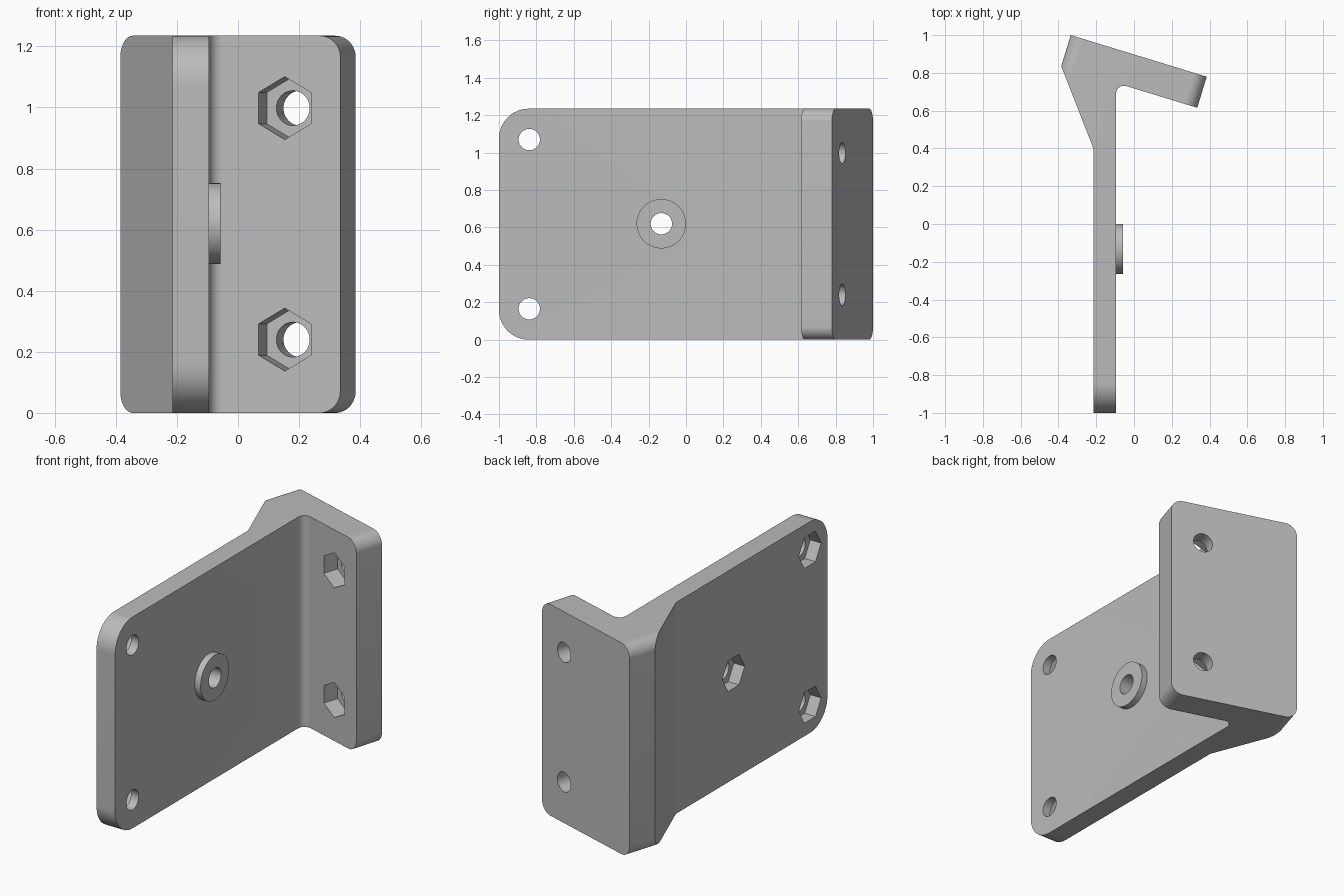
import bpy, bmesh
from math import cos, sin, pi, tan, radians
from mathutils import Vector

cube = bpy.data.objects.get("Cube")
if cube:
    bpy.data.objects.remove(cube, do_unlink=True)

HEIGHT = 1.235
X = Vector((1, 0, 0))
Y = Vector((0, 1, 0))
Z = Vector((0, 0, 1))

grey = bpy.data.materials.new("light grey")
grey.use_nodes = True
grey.diffuse_color = (0.5, 0.5, 0.5, 1)
grey.node_tree.nodes["Principled BSDF"].inputs["Base Color"].default_value = (0.5, 0.5, 0.5, 1)


def prism(name, points, origin, u, v, depth):
    """Extrude a 2D outline lying in the u-v plane along the depth vector."""
    bm = bmesh.new()
    face = bm.faces.new([bm.verts.new(origin + u * a + v * b) for a, b in points])
    new = bmesh.ops.extrude_face_region(bm, geom=[face])["geom"]
    bmesh.ops.translate(bm, vec=depth, verts=[g for g in new if isinstance(g, bmesh.types.BMVert)])
    bmesh.ops.recalc_face_normals(bm, faces=bm.faces[:])
    mesh = bpy.data.meshes.new(name)
    bm.to_mesh(mesh)
    bm.free()
    mesh.materials.append(grey)
    obj = bpy.data.objects.new(name, mesh)
    bpy.context.collection.objects.link(obj)
    return obj


def ring(radius, sides, start=0.0):
    return [(radius * cos(start + 2 * pi * i / sides), radius * sin(start + 2 * pi * i / sides))
            for i in range(sides)]


def combine(target, tool, operation):
    mod = target.modifiers.new(operation, 'BOOLEAN')
    mod.operation = operation
    mod.solver = 'EXACT'
    mod.object = tool
    bpy.context.view_layer.objects.active = target
    bpy.ops.object.modifier_apply(modifier=mod.name)
    bpy.data.objects.remove(tool, do_unlink=True)


def round_corner(target, corner, u, v, radius, depth):
    """Cut a corner to a radius; u and v point from the corner into the part."""
    steps = 16
    e = -0.02
    outline = [(e, e), (radius, e)]
    outline += [(radius * (1 - sin(a)), radius * (1 - cos(a)))
                for a in (pi / 2 * i / steps for i in range(steps + 1))]
    outline += [(e, radius)]
    combine(target, prism("corner_cutter", outline, corner, u, v, depth), 'DIFFERENCE')


def bolt_hole(target, centre, axis, side, hex_start, hex_depth):
    """Hexagonal nut pocket from the face at centre, then a round through hole."""
    pocket = prism("nut_cutter", ring(0.103, 6, hex_start), centre - axis * 0.03,
                   side, Z, axis * (hex_depth + 0.03))
    combine(target, pocket, 'DIFFERENCE')
    bore = prism("bore_cutter", ring(0.057, 48), centre - axis * 0.05, side, Z, axis * 0.35)
    combine(target, bore, 'DIFFERENCE')


# Flange directions: along its length and outward from its inner face
tilt = radians(17)
along = Vector((cos(tilt), -sin(tilt), 0))
outward = Vector((sin(tilt), cos(tilt), 0))
back_right = Vector((-0.335, 1, 0))
back_left = back_right + along * 0.753
front_left = back_left - outward * 0.172
front_right = back_right - outward * 0.172

# Inner fillet between plate and flange
plate_x = -0.095
inner = front_left - along * ((front_left.x - plate_x) / along.x)
reach = 0.057
opening = pi / 2 - tilt
radius = reach * tan(opening / 2)
centre = inner - Y * reach + X * radius
sweep = pi - opening
fillet = [(centre.x + radius * cos(pi - sweep * i / 10), centre.y + radius * sin(pi - sweep * i / 10))
          for i in range(11)]

# Bracket body from its plan outline
outline = [(-0.215, -1), (plate_x, -1)] + fillet
outline += [(p.x, p.y) for p in (front_left, back_left, back_right, front_right)]
outline += [(-0.215, 0.4)]
bracket = prism("bracket", outline, Vector((0, 0, 0)), X, Y, Z * HEIGHT)

# Rounded corners of plate and flange
for z, up in ((0, Z), (HEIGHT, -Z)):
    level = Z * z
    round_corner(bracket, Vector((-0.3, -1, 0)) + level, Y, up, 0.16, X * 0.3)
    for end, inward in ((back_right, along), (back_left, -along)):
        round_corner(bracket, end + outward * 0.03 + level, inward, up, 0.07, -outward * 0.35)

# Round boss on the plate
boss_y, boss_z = -0.132, 0.62
boss = prism("boss", ring(0.132, 64), Vector((-0.15, boss_y, boss_z)), Y, Z, X * 0.093)
combine(bracket, boss, 'UNION')

# Nut pockets and holes in plate, then flange
for y, z in ((-0.838, 0.165), (-0.838, HEIGHT - 0.165), (boss_y, boss_z)):
    bolt_hole(bracket, Vector((-0.215, y, z)), X, Y, 0, 0.07)
for z in (0.24, 0.998):
    spot = front_left - along * 0.19 + Z * z
    bolt_hole(bracket, spot, outward, along, pi / 6, 0.092)

# Smooth the curved walls, keep edges sharp
bpy.ops.object.select_all(action='DESELECT')
bracket.select_set(True)
bpy.context.view_layer.objects.active = bracket
bpy.ops.object.shade_smooth_by_angle(angle=radians(20))
